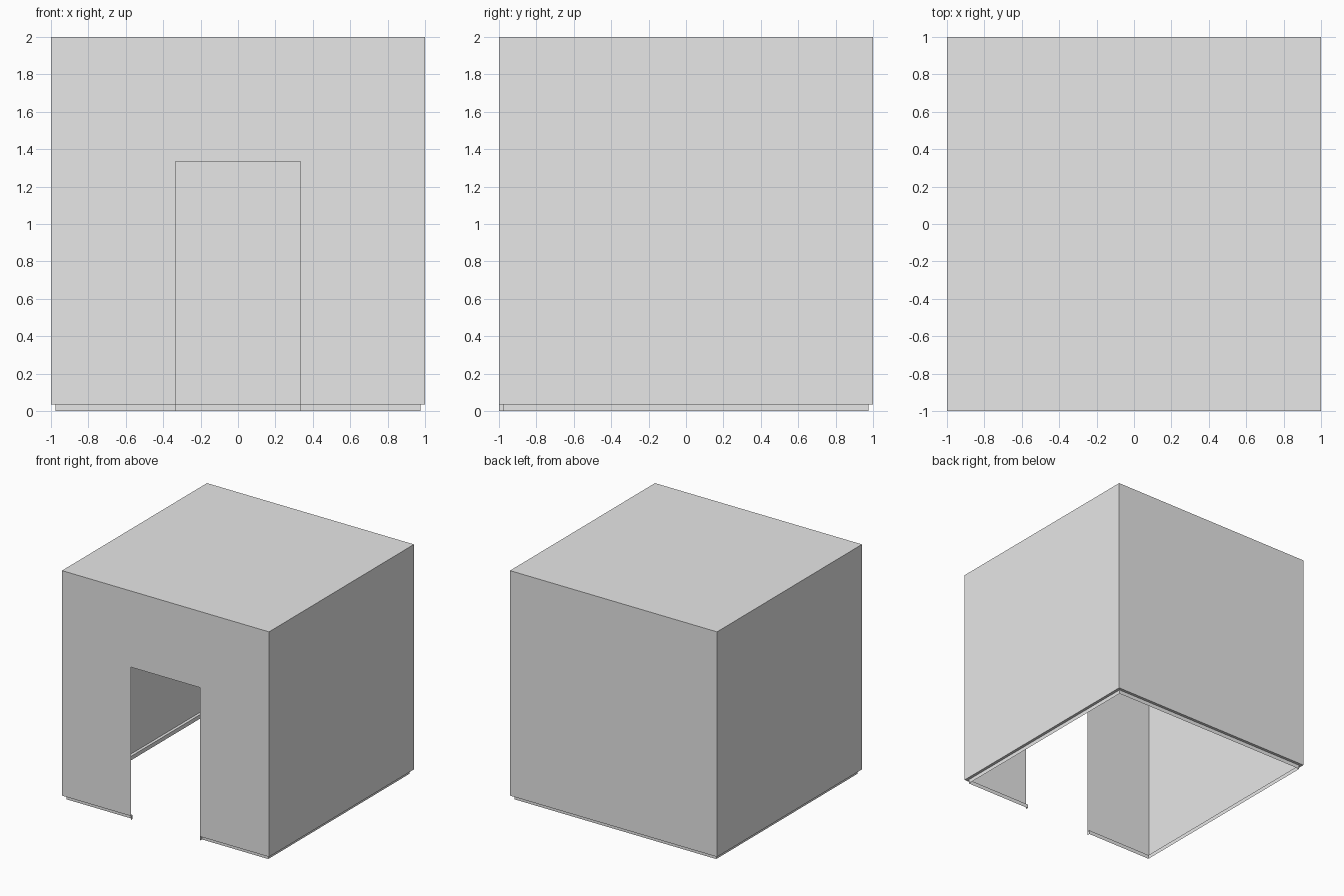
import bpy
import bmesh

cube = bpy.data.objects.get("Cube")
if cube:
    bpy.data.objects.remove(cube, do_unlink=True)

HALF = 1.0      # half width of the shell
INNER = 0.975   # half width of the recessed skirt
DOOR = 0.335    # half width of the doorway
DOOR_TOP = 1.335
LEDGE = 0.035   # height of the skirt
TOP = 2.0

grey = bpy.data.materials.new("plain grey")
grey.use_nodes = True
grey.diffuse_color = (0.8, 0.8, 0.8, 1)
grey.node_tree.nodes["Principled BSDF"].inputs["Base Color"].default_value = (0.8, 0.8, 0.8, 1)


def build(name, polygons):
    """Make a thin sheet object from a list of outward-facing polygons."""
    bm = bmesh.new()
    for points in polygons:
        bm.faces.new([bm.verts.new(p) for p in points])
    bmesh.ops.remove_doubles(bm, verts=bm.verts[:], dist=0.0001)
    mesh = bpy.data.meshes.new(name)
    bm.to_mesh(mesh)
    bm.free()
    mesh.materials.append(grey)
    obj = bpy.data.objects.new(name, mesh)
    bpy.context.collection.objects.link(obj)
    return obj


def plan(half):
    """Plan outline from the doorway's left edge round to its right edge."""
    return [(DOOR, -half), (half, -half), (half, half),
            (-half, half), (-half, -half), (-DOOR, -half)]


def sweep(lower, z0, upper, z1):
    """Quads joining two outlines."""
    return [[(*lower[i], z0), (*lower[i + 1], z0), (*upper[i + 1], z1), (*upper[i], z1)]
            for i in range(len(lower) - 1)]


outer, inner = plan(HALF), plan(INNER)

# Front wall with the doorway notched out, then the side and back walls
front = [(x, -HALF, z) for x, z in (
    (-HALF, LEDGE), (-DOOR, LEDGE), (-DOOR, DOOR_TOP), (DOOR, DOOR_TOP),
    (DOOR, LEDGE), (HALF, LEDGE), (HALF, TOP), (-HALF, TOP))]
build("walls", [front] + sweep(outer[1:5], LEDGE, outer[1:5], TOP))

# Roof
build("roof", [[(-HALF, -HALF, TOP), (HALF, -HALF, TOP), (HALF, HALF, TOP), (-HALF, HALF, TOP)]])

# Recessed skirt and the narrow ledge above it
build("base_skirt", sweep(inner, 0, inner, LEDGE) + sweep(inner, LEDGE, outer, LEDGE))

# Small end plates of the skirt beside the doorway
for side, label in ((1, "left"), (-1, "right")):
    plate = [(side * DOOR, -HALF, 0), (side * DOOR, -HALF, LEDGE),
             (side * DOOR, -INNER, LEDGE), (side * DOOR, -INNER, 0)]
    build(label + "_door_end_plate", [plate[::side]])
